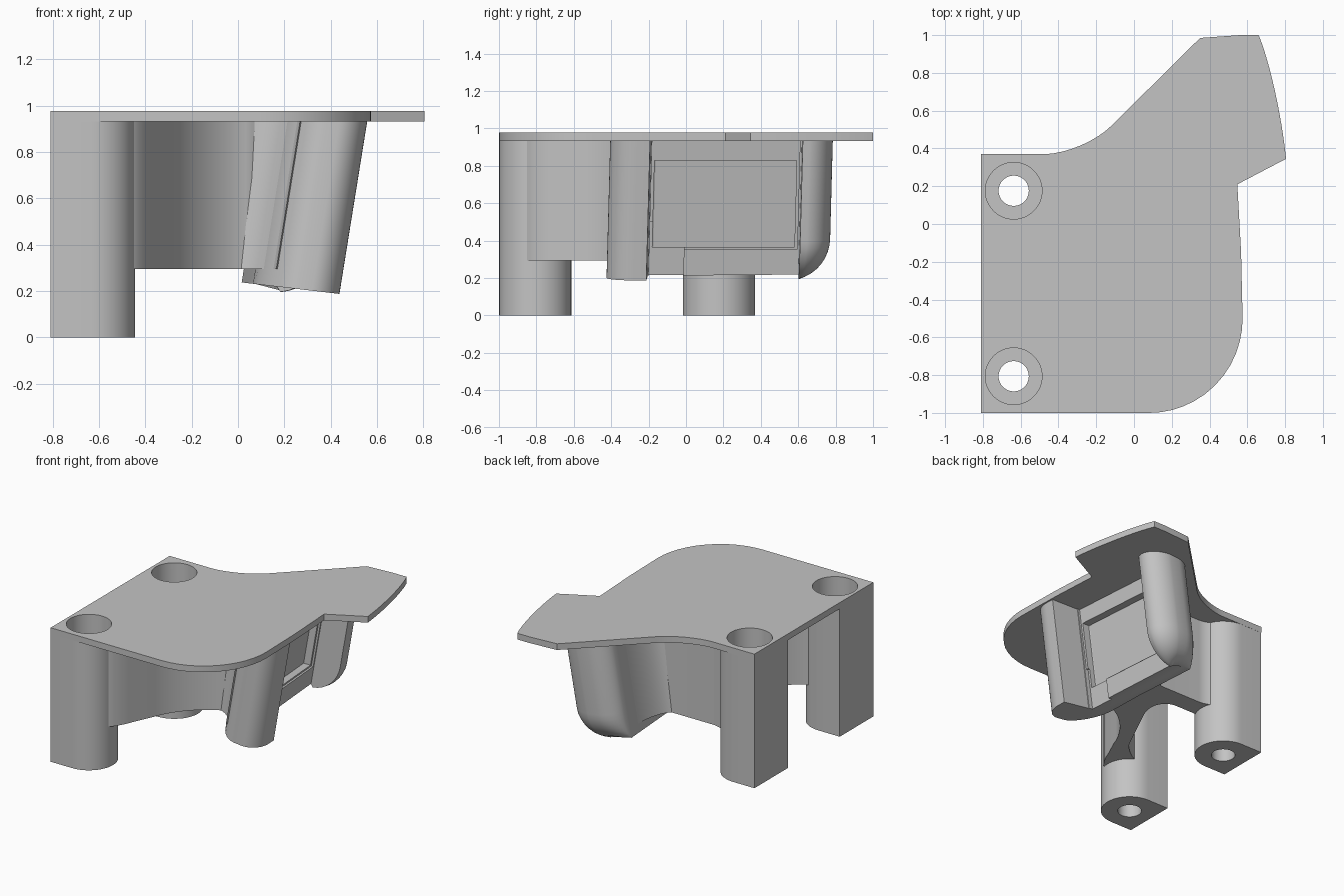
import bpy, bmesh, math

cube = bpy.data.objects.get("Cube")
if cube:
    bpy.data.objects.remove(cube, do_unlink=True)

grey = bpy.data.materials.new("light_grey")
grey.use_nodes = True
colour = (0.55, 0.55, 0.55, 1)
grey.diffuse_color = colour
grey.node_tree.nodes["Principled BSDF"].inputs["Base Color"].default_value = colour


def arc(a, c, b, n=12):
    """Round a corner c between a and b with a conic arc."""
    pts = []
    for i in range(n + 1):
        t = i / n
        w = ((1 - t) ** 2, math.sqrt(2) * t * (1 - t), t * t)
        pts.append(tuple(sum(k * p[j] for k, p in zip(w, (a, c, b))) / sum(w) for j in (0, 1)))
    return pts


def loft(name, rings):
    """Skin a stack of equal rings and cap both ends."""
    bm = bmesh.new()
    loops = [[bm.verts.new(p) for p in ring] for ring in rings]
    n = len(loops[0])
    for low, high in zip(loops, loops[1:]):
        for i in range(n):
            j = (i + 1) % n
            bm.faces.new((low[i], low[j], high[j], high[i]))
    bm.faces.new(loops[0][::-1])
    bm.faces.new(loops[-1])
    bmesh.ops.recalc_face_normals(bm, faces=bm.faces)
    mesh = bpy.data.meshes.new(name)
    bm.to_mesh(mesh)
    bm.free()
    mesh.materials.append(grey)
    obj = bpy.data.objects.new(name, mesh)
    bpy.context.collection.objects.link(obj)
    return obj


def lean(x, y, z):
    """Slant a point along the housing's leaning axis."""
    return (x + 0.161 * (z - 0.2), y + 0.027 * (z - 0.2), z)


def prism(name, pts, z0, z1):
    return loft(name, [[(x, y, z) for x, y in pts] for z in (z0, z1)])


def leaning_prism(name, pts, z0, z1):
    return loft(name, [[lean(x, y, z) for x, y in pts] for z in (z0, z1)])


def circle(x, y, r, start=0, sweep=math.tau, n=48):
    return [(x + r * math.cos(start + sweep * i / n), y + r * math.sin(start + sweep * i / n))
            for i in range(n)]


def activate(obj):
    bpy.ops.object.select_all(action='DESELECT')
    obj.select_set(True)
    bpy.context.view_layer.objects.active = obj


def cut(obj, cutters):
    activate(obj)
    for cutter in cutters:
        mod = obj.modifiers.new("cut", 'BOOLEAN')
        mod.operation, mod.solver, mod.object = 'DIFFERENCE', 'EXACT', cutter
        bpy.ops.object.modifier_apply(modifier=mod.name)


UNDER, TOP = 0.932, 0.977
POST_X, POST_R = -0.637, 0.193

# Top plate with swept tab
outline = [(-0.81, -1)] + arc((0.08, -1), (0.575, -1), (0.575, -0.5))
outline += [(0.567, -0.15), (0.547, 0.21), (0.805, 0.345)]
outline += arc((0.805, 0.345), (0.765, 0.75), (0.66, 1.0))[1:]
outline += [(0.56, 1.0), (0.35, 0.985)]
outline += arc((-0.12, 0.52), (-0.27, 0.37), (-0.48, 0.37)) + [(-0.81, 0.37)]
plate = prism("top_plate", outline, UNDER, TOP)

# Curved wall joining both posts to the housing
wall_pts = arc((-0.46, -0.86), (-0.40, -0.82), (-0.36, -0.70), 6)
wall_pts += arc((-0.30, -0.57), (-0.20, -0.26), (0.06, -0.20), 14)
wall_pts += [(0.12, -0.15), (0.12, 0.23)]
wall_pts += arc((-0.38, 0.23), (-0.46, 0.23), (-0.51, 0.29), 6) + [(-0.51, 0.10)]
wall_pts += [(-0.46, 0.09)] + arc((-0.30, 0.09), (-0.11, 0.09), (-0.20, -0.13), 12)
wall_pts += arc((-0.38, -0.50), (-0.43, -0.59), (-0.54, -0.64), 8) + [(-0.55, -0.80)]
wall = prism("curved_wall", wall_pts, 0.295, UNDER)

# D-shaped posts, bored through with a wide upper bore
posts, bores = [], []
for side, y in (("front", -0.806), ("rear", 0.176)):
    d_shape = [(-0.81, y - POST_R)] + circle(POST_X, y, POST_R, -math.pi / 2, math.pi, 24)
    d_shape += [(POST_X, y + POST_R), (-0.81, y + POST_R)]
    post = prism(side + "_post", d_shape, 0, UNDER)
    pair = [prism("bore", circle(POST_X, y, 0.15), 0.15, 1.2),
            prism("screw_hole", circle(POST_X, y, 0.08), -0.2, 0.5)]
    cut(post, pair)
    cut(plate, pair[:1])
    cut(wall, pair[:1])
    posts.append(post)
    bores += pair

# Leaning housing with two proud cheeks either side of a set-back face
FACE_FRONT, FACE_BACK, CHEEK_Y = 0.225, 0.165, 0.60
foot = [(0.01, 0.60), (0.05, 0.12), (0.06, -0.16)]
foot += arc((0.07, -0.22), (0.13, -0.42), (0.26, -0.425), 8)
foot += arc((0.32, -0.425), (0.44, -0.42), (0.44, -0.28), 10) + [(0.438, -0.212)]
foot += [(FACE_FRONT, -0.205), (FACE_BACK, CHEEK_Y), (0.365, 0.605)]
foot += arc((0.375, 0.64), (0.375, 0.76), (0.22, 0.765), 12)
foot += arc((0.14, 0.757), (0.02, 0.74), (0.01, 0.64), 8)
rings = []
for step in range(9):
    angle = (step + 0.5) / 8.5 * math.pi / 2
    grow, rise = math.sin(angle), 0.2 * (1 - math.cos(angle))
    ring = []
    for x, y in foot:
        height = 0.237 - 0.115 * x + rise
        # Back cheek curls in toward the base
        if y >= CHEEK_Y:
            y = CHEEK_Y + (y - CHEEK_Y) * grow
            if x > FACE_BACK:
                x = FACE_BACK + (x - FACE_BACK) * grow
        ring.append(lean(x, y, height))
    rings.append(ring)
rings.append([lean(x, y, UNDER) for x, y in foot])
housing = loft("leaning_housing", rings)

# Leaning fillets blending the wall into the housing
front_pts = arc((-0.06, -0.21), (0.10, -0.20), (0.15, -0.38), 12) + [(0.2, -0.25), (0.1, -0.1)]
rear_pts = arc((0.018, 0.52), (0.03, 0.22), (-0.10, 0.21), 12) + [(-0.05, 0.12), (0.08, 0.15)]
fillets = [leaning_prism("front_fillet", front_pts, 0.295, UNDER),
           leaning_prism("rear_fillet", rear_pts, 0.295, UNDER)]


# Recesses in the housing face
def face_cutter(y0, y1, depth, z0, z1):
    def face(y):
        return FACE_FRONT + (FACE_BACK - FACE_FRONT) * (y + 0.205) / (CHEEK_Y + 0.205)
    pts = [(face(y0) - depth, y0), (face(y0) + 0.05, y0),
           (face(y1) + 0.05, y1), (face(y1) - depth, y1)]
    return leaning_prism("recess", pts, z0, z1)


recesses = [face_cutter(-0.20, 0.59, 0.015, 0.352, 1.1),
            face_cutter(-0.20, -0.015, 0.03, 0.05, 0.5),
            face_cutter(-0.185, 0.575, 0.07, 0.365, 0.828)]
cut(housing, recesses)

# Remove cutters and shade
for cutter in bores + recesses:
    bpy.data.objects.remove(cutter, do_unlink=True)
for obj in [plate, wall, housing] + fillets + posts:
    activate(obj)
    bpy.ops.object.shade_smooth_by_angle(angle=math.radians(30))
